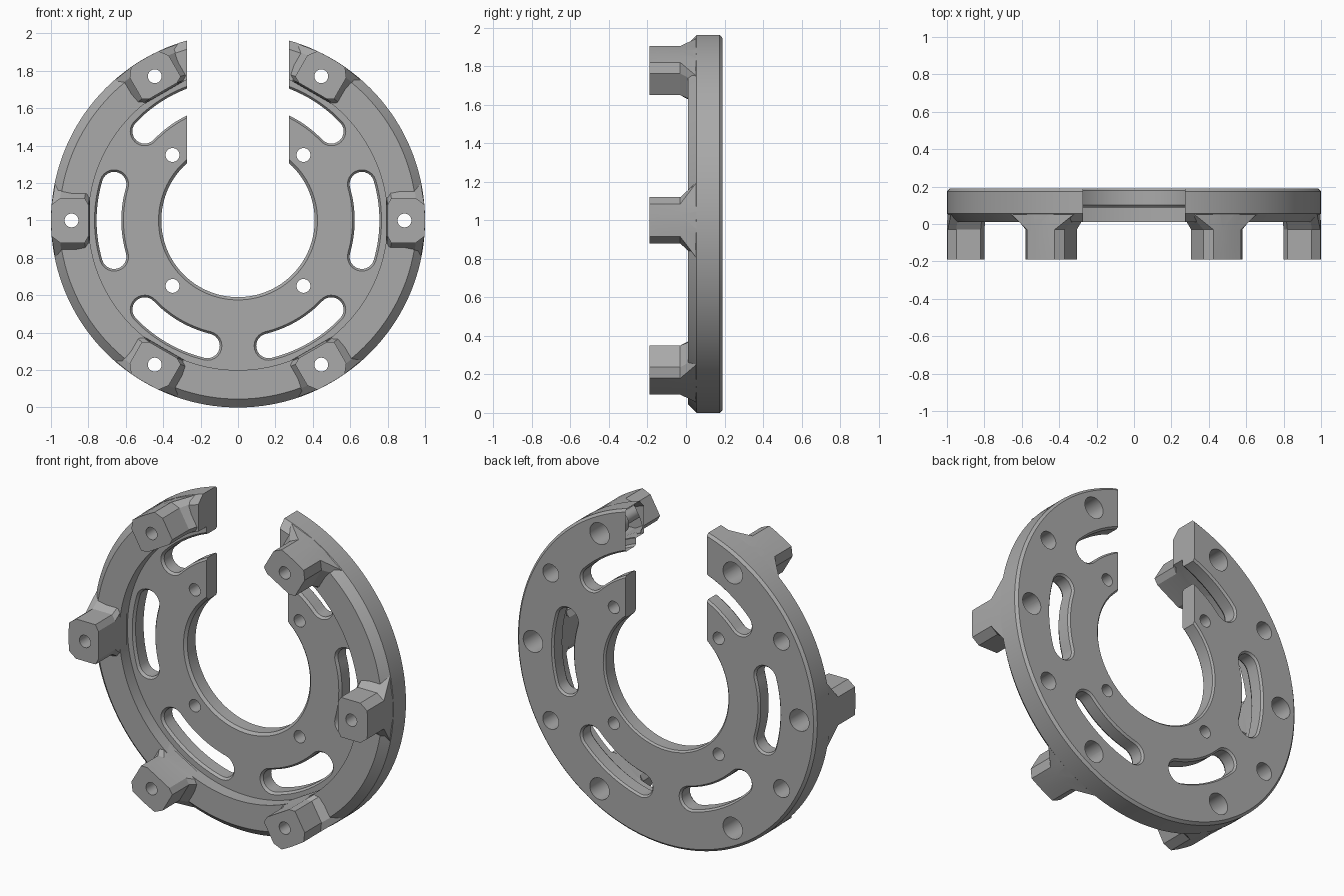
import bpy, bmesh, math
from math import sin, cos, pi, radians, sqrt

if "Cube" in bpy.data.objects:
    bpy.data.objects.remove(bpy.data.objects["Cube"])

FRONT, BACK = -0.19, 0.19
TOOTH_ANGLES = [60 * i for i in range(6)]

steel = bpy.data.materials.new("steel_grey")
steel.use_nodes = True
GREY = (0.4, 0.4, 0.4, 1)
steel.diffuse_color = GREY
steel.node_tree.nodes["Principled BSDF"].inputs["Base Color"].default_value = GREY


def loft(bm, sections, turn=0):
    """Closed solid through (y, outline) sections; outlines lie around the disc axis."""
    c, s = cos(radians(turn)), sin(radians(turn))
    rings = [[bm.verts.new((u * c - v * s, y, 1 + u * s + v * c)) for u, v in pts]
             for y, pts in sections]
    for a, b in zip(rings, rings[1:]):
        for i in range(len(a)):
            j = (i + 1) % len(a)
            bm.faces.new((a[i], a[j], b[j], b[i]))
    bm.faces.new(rings[0])
    bm.faces.new(rings[-1])


def circle(r, u=0, n=32):
    return [(u + r * cos(2 * pi * i / n), r * sin(2 * pi * i / n)) for i in range(n)]


def hole(bm, r, dist, turn, y0, y1):
    loft(bm, [(y0, circle(r, dist)), (y1, circle(r, dist))], turn)


def finish(bm, name):
    bmesh.ops.recalc_face_normals(bm, faces=bm.faces)
    mesh = bpy.data.meshes.new(name)
    bm.to_mesh(mesh)
    bm.free()
    obj = bpy.data.objects.new(name, mesh)
    bpy.context.collection.objects.link(obj)
    mesh.materials.append(steel)
    return obj


def combine(target, other, operation):
    mod = target.modifiers.new(operation, 'BOOLEAN')
    mod.operation, mod.solver, mod.object = operation, 'EXACT', other
    bpy.context.view_layer.objects.active = target
    bpy.ops.object.modifier_apply(modifier=mod.name)
    bpy.data.objects.remove(other)


# Stepped disc: thin inner plate, thick chamfered rim
profile = [(0.41, BACK - 0.01), (0.42, BACK), (0.985, BACK), (1, BACK - 0.015),
           (1, 0.055), (0.955, 0.01), (0.8, 0.01), (0.8, 0.087),
           (0.425, 0.087), (0.41, 0.102)]
bm = bmesh.new()
N = 144
rings = [[bm.verts.new((r * cos(2 * pi * k / N), y, 1 + r * sin(2 * pi * k / N)))
          for r, y in profile] for k in range(N)]
for k in range(N):
    a, b = rings[k], rings[(k + 1) % N]
    for i in range(len(a)):
        j = (i + 1) % len(a)
        bm.faces.new((a[i], a[j], b[j], b[i]))
disc = finish(bm, "slotted_disc")


# Six jaws with clipped corners and flared roots
def mirrored(half):
    return half + [(u, -v) for u, v in reversed(half)]


w = 0.12
top = mirrored([(0.8, w - 0.035), (0.82, w), (0.95, w), (0.996, w - 0.035), (0.999, 0.03)])
root = mirrored([(0.79, 0.17), (0.81, 0.18), (0.94, 0.205), (0.976, 0.21), (0.998, 0.05)])
bm = bmesh.new()
for a in TOOTH_ANGLES:
    loft(bm, [(FRONT, top), (-0.03, top), (0.065, root)], a)
combine(disc, finish(bm, "jaws"), 'UNION')


# Curved slots with chamfered edges, plus round holes
def slot(r, mid=0.69, half=radians(16.3), n=12):
    pts = []
    for i in range(n + 1):
        a = -half + 2 * half * i / n
        pts.append(((mid + r) * cos(a), (mid + r) * sin(a)))
    for end in (1, -1):
        a0 = end * half
        for i in range(1, n):
            t = a0 + (0 if end > 0 else pi) + pi * i / n
            pts.append((mid * cos(a0) + r * cos(t), mid * sin(a0) + r * sin(t)))
        if end > 0:
            for i in range(n + 1):
                a = half - 2 * half * i / n
                pts.append(((mid - r) * cos(a), (mid - r) * sin(a)))
    return pts


bm = bmesh.new()
for a in TOOTH_ANGLES:
    if a != 90:
        loft(bm, [(0.077, slot(0.085)), (0.102, slot(0.066)),
                  (BACK - 0.012, slot(0.066)), (BACK + 0.01, slot(0.085))], a)
    hole(bm, 0.037, 0.89, a, FRONT - 0.1, BACK + 0.1)
for a in (45, 135, 225, 315):
    hole(bm, 0.037, 0.495, a, 0, BACK + 0.1)
for a in (30, 150, 210, 330):
    hole(bm, 0.053, 0.89, a, 0.07, BACK + 0.1)
combine(disc, finish(bm, "slot_cutter"), 'DIFFERENCE')

# Wider bolt recesses from the back
bm = bmesh.new()
for a in TOOTH_ANGLES:
    hole(bm, 0.065, 0.89, a, 0, BACK + 0.1)
combine(disc, finish(bm, "recess_cutter"), 'DIFFERENCE')

# Open gap at the top
bm = bmesh.new()
g = 0.272
gap = [(-g, 0), (g, 0), (g, 1.2), (-g, 1.2)]
loft(bm, [(FRONT - 0.1, gap), (BACK + 0.1, gap)])
combine(disc, finish(bm, "gap_cutter"), 'DIFFERENCE')

bpy.ops.object.select_all(action='DESELECT')
disc.select_set(True)
bpy.context.view_layer.objects.active = disc
bpy.ops.object.shade_smooth_by_angle(angle=radians(20))
